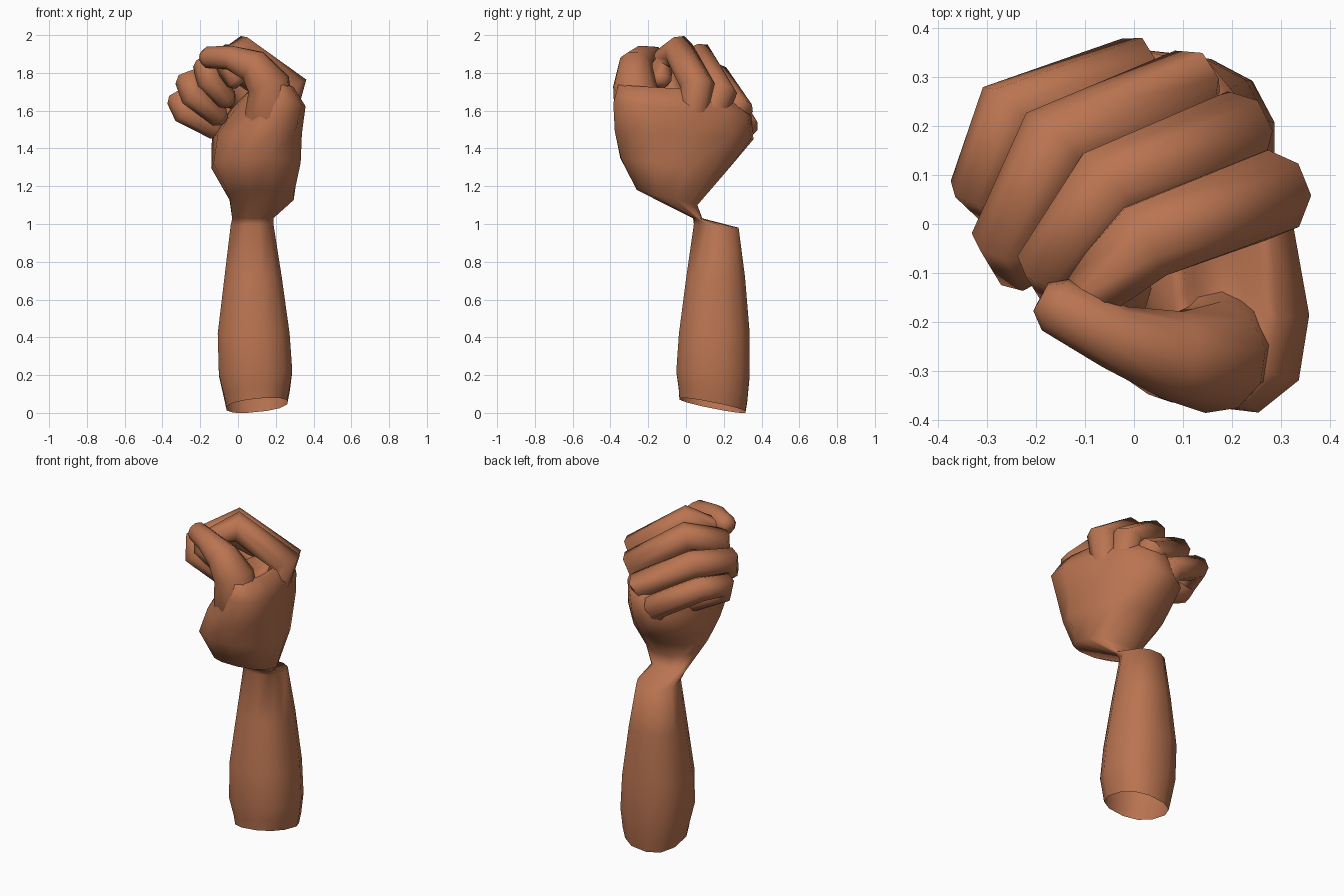
import bpy, bmesh, math
from mathutils import Vector, Matrix

if "Cube" in bpy.data.objects:
    bpy.data.objects.remove(bpy.data.objects["Cube"])

skin = bpy.data.materials.new("warm_brown_skin")
skin.diffuse_color = (0.49, 0.175, 0.082, 1)
skin.use_nodes = True
skin.node_tree.nodes["Principled BSDF"].inputs["Base Color"].default_value = skin.diffuse_color


def finish(name, bm, angle):
    """Turn a bmesh into a smooth-shaded skin object."""
    bmesh.ops.recalc_face_normals(bm, faces=bm.faces)
    me = bpy.data.meshes.new(name)
    bm.to_mesh(me)
    bm.free()
    me.materials.append(skin)
    ob = bpy.data.objects.new(name, me)
    bpy.context.collection.objects.link(ob)
    bpy.ops.object.select_all(action='DESELECT')
    ob.select_set(True)
    bpy.context.view_layer.objects.active = ob
    bpy.ops.object.shade_smooth_by_angle(angle=math.radians(angle))


def loft(name, rings, angle=60, open_start=False):
    """Skin a list of equal-length rings and cap the ends."""
    bm = bmesh.new()
    loops = [[bm.verts.new(p) for p in r] for r in rings]
    n = len(loops[0])
    for a, b in zip(loops, loops[1:]):
        for i in range(n):
            j = (i + 1) % n
            bm.faces.new((a[i], a[j], b[j], b[i]))
    if not open_start:
        bm.faces.new(loops[0])
    bm.faces.new(loops[-1])
    finish(name, bm, angle)


def section(cx, cy, cz, w, t, turn=0, slope_y=0, slope_x=0, n=12):
    """Tilted, slightly boxy oval: w along the turned axis, t across it."""
    c, s = math.cos(math.radians(turn)), math.sin(math.radians(turn))
    pts = []
    for i in range(n):
        a = math.tau * (i + 0.5) / n - math.radians(turn)
        u, v = math.cos(a), math.sin(a)
        u = math.copysign(abs(u) ** 0.85, u) * w
        v = math.copysign(abs(v) ** 0.85, v) * t
        dx, dy = u * c - v * s, u * s + v * c
        pts.append(Vector((cx + dx, cy + dy, cz + slope_y * dy + slope_x * dx)))
    return pts


def tube(name, path, n=8):
    """Tapered digit through (x, y, z, radius) joints with a rounded tip."""
    p = [Vector(q[:3]) for q in path]
    r = [q[3] for q in path]
    end = (p[-1] - p[-2]).normalized()
    p.append(p[-1] + end * r[-1] * 0.6)
    r.append(r[-1] * 0.55)
    rings, prev, side = [], None, None
    for i, c in enumerate(p):
        d_in = (p[i] - p[i - 1]).normalized() if i else None
        d_out = (p[i + 1] - p[i]).normalized() if i + 1 < len(p) else None
        t = ((d_in or d_out) + (d_out or d_in)).normalized()
        if prev is None:
            side = t.orthogonal().normalized()
        else:
            side = prev.rotation_difference(t) @ side
        prev = t
        up = t.cross(side)
        rings.append([c + r[i] * 1.04 * (side * math.cos(k * math.tau / n)
                      + up * math.sin(k * math.tau / n)) for k in range(n)])
    loft(name, rings)


def hull(name, balls):
    """Convex skin stretched around (centre, radius) balls."""
    bm = bmesh.new()
    for c, r in balls:
        bmesh.ops.create_icosphere(bm, subdivisions=2, radius=r, matrix=Matrix.Translation(c))
    old = bm.faces[:]
    bmesh.ops.delete(bm, geom=old, context='FACES_KEEP_BOUNDARY')
    bmesh.ops.convex_hull(bm, input=bm.verts[:])
    loose = [v for v in bm.verts if not v.link_faces]
    bmesh.ops.delete(bm, geom=loose, context='VERTS')
    finish(name, bm, 60)


# Forearm with an open slanted end, folded wrist, then palm up to the thumb web
loft("forearm_and_palm", [
    section(0.10, 0.14, 0.04, 0.165, 0.18, 0, -0.20, 0.10),
    section(0.10, 0.143, 0.10, 0.178, 0.187, 0, -0.18, 0.10),
    section(0.093, 0.143, 0.21, 0.200, 0.200, 0, -0.05, 0.05),
    section(0.083, 0.15, 0.42, 0.196, 0.193),
    section(0.08, 0.157, 0.72, 0.156, 0.160),
    section(0.075, 0.16, 0.99, 0.117, 0.122, 0, -0.08),
    section(0.078, 0.062, 1.03, 0.112, 0.025),
    section(0.125, -0.10, 1.14, 0.175, 0.165, 0, -0.25),
    section(0.095, -0.07, 1.31, 0.285, 0.235, 100, -0.14),
    section(0.10, -0.01, 1.47, 0.380, 0.212, 106, -0.06),
    section(0.155, -0.02, 1.61, 0.378, 0.170, 106, -0.08),
    section(0.18, -0.09, 1.72, 0.275, 0.108, 96, -0.06),
    section(0.18, -0.09, 1.72, 0.200, 0.080, 96, -0.06),
    section(0.17, -0.09, 1.66, 0.120, 0.050, 96, -0.06),
], 75, True)

# Fingers: knuckle, middle joint, last joint bending in two steps, tip
fingers = {
    "index_finger": [(0.275, 0.06, 1.735, .088), (0.02, -0.035, 1.912, .084),
                     (-0.085, -0.13, 1.86, .066), (-0.01, -0.135, 1.76, .055)],
    "middle_finger": [(0.20, 0.18, 1.70, .088), (-0.055, 0.078, 1.872, .084),
                      (-0.165, -0.08, 1.825, .072), (-0.15, -0.10, 1.76, .068),
                      (-0.06, -0.06, 1.66, .058)],
    "ring_finger": [(0.10, 0.27, 1.62, .086), (-0.162, 0.165, 1.765, .082),
                    (-0.255, -0.03, 1.745, .074), (-0.235, -0.065, 1.68, .070),
                    (-0.10, 0.0, 1.57, .058)],
    "little_finger": [(-0.015, 0.31, 1.53, .074), (-0.255, 0.23, 1.665, .070),
                      (-0.305, 0.08, 1.65, .068), (-0.28, 0.06, 1.59, .066),
                      (-0.12, 0.10, 1.50, .053)],
}
wrist = Vector((0.12, -0.02, 1.2))
knuckle_balls = []
for name, path in fingers.items():
    # Hand bone running inside the palm so the knuckle is rounded
    knuckle = Vector(path[0][:3])
    root = knuckle.lerp(wrist, 0.4)
    tube(name, [(*root, 0.075)] + path)
    knuckle_balls += [(knuckle, path[0][3] * 0.97), (root, 0.085)]

# Back of the hand joining the knuckles
hull("knuckle_ridge", knuckle_balls)

# Thumb rising from the heel and folding over the fingers
tube("thumb", [(0.14, -0.13, 1.36, .130), (0.165, -0.255, 1.60, .124),
               (0.162, -0.272, 1.74, .111), (0.08, -0.268, 1.838, .088),
               (-0.04, -0.230, 1.880, .064), (-0.16, -0.165, 1.882, .057)], 10)
